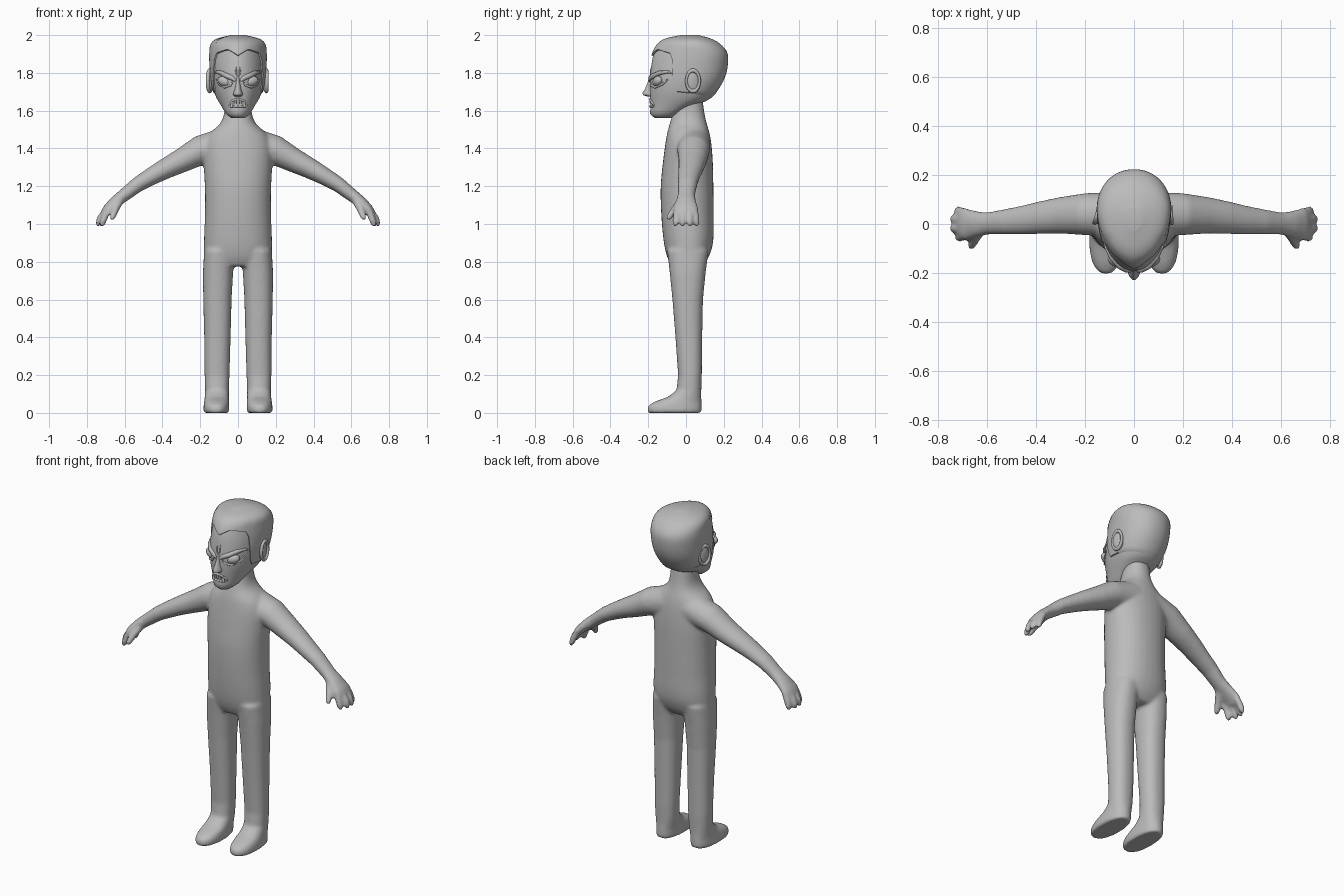
import bpy, bmesh, math
from mathutils import Vector

if "Cube" in bpy.data.objects:
    bpy.data.objects.remove(bpy.data.objects["Cube"])

grey = bpy.data.materials.new("plain grey")
grey.diffuse_color = (0.5, 0.5, 0.5, 1)
grey.use_nodes = True
grey.node_tree.nodes["Principled BSDF"].inputs["Base Color"].default_value = grey.diffuse_color


def finish(bm, name, angle=40):
    """Turn a bmesh into a smooth shaded object."""
    bmesh.ops.recalc_face_normals(bm, faces=bm.faces)
    me = bpy.data.meshes.new(name)
    bm.to_mesh(me)
    bm.free()
    me.materials.append(grey)
    ob = bpy.data.objects.new(name, me)
    bpy.context.collection.objects.link(ob)
    bpy.ops.object.select_all(action='DESELECT')
    bpy.context.view_layer.objects.active = ob
    ob.select_set(True)
    bpy.ops.object.shade_smooth_by_angle(angle=math.radians(angle))
    return ob


def loft(bm, rings):
    """Skin a list of equally long point rings and cap both ends."""
    vs = [[bm.verts.new(p) for p in r] for r in rings]
    n = len(vs[0])
    for a, b in zip(vs, vs[1:]):
        for i in range(n):
            j = (i + 1) % n
            bm.faces.new((a[i], a[j], b[j], b[i]))
    bm.faces.new(vs[0])
    bm.faces.new(vs[-1])


def spow(v, e):
    return math.copysign(abs(v) ** e, v)


def ring(z, xc, w, yf, yb, n=2.2, seg=32):
    """Level oval from front yf to back yb, half width w."""
    yc, d = (yf + yb) / 2, (yb - yf) / 2
    return [(xc + w * spow(math.sin(2 * math.pi * i / seg), 2 / n),
             yc - d * spow(math.cos(2 * math.pi * i / seg), 2 / n), z) for i in range(seg)]


def tube(bm, pts, seg=16):
    """Tube through (point, side radius, thickness radius) entries."""
    P = [Vector(p[0]) for p in pts]
    rings = []
    for i, (_, a, b) in enumerate(pts):
        t = (P[min(i + 1, len(P) - 1)] - P[max(i - 1, 0)]).normalized()
        up = t.cross(Vector((0, 1, 0))).normalized()
        side = up.cross(t)
        rings.append([P[i] + side * a * math.cos(2 * math.pi * k / seg)
                      + up * b * math.sin(2 * math.pi * k / seg) for k in range(seg)])
    loft(bm, rings)


def table(rows, z):
    """Smooth (Hermite) lookup of a profile table keyed by height."""
    z = min(max(z, rows[0][0]), rows[-1][0])
    k = max(i for i in range(len(rows) - 1) if rows[i][0] <= z)

    def slope(i, c):
        a, b = rows[max(i - 1, 0)], rows[min(i + 1, len(rows) - 1)]
        return (b[c] - a[c]) / (b[0] - a[0])
    h = rows[k + 1][0] - rows[k][0]
    t = (z - rows[k][0]) / h
    return [(2*t**3 - 3*t*t + 1) * rows[k][c] + (t**3 - 2*t*t + t) * h * slope(k, c)
            + (3*t*t - 2*t**3) * rows[k + 1][c] + (t**3 - t*t) * h * slope(k + 1, c)
            for c in range(1, len(rows[0]))]


# body: torso, legs, arms and hands fused into one skin
bm = bmesh.new()
torso = [(.775, .13, -.075, .085), (.82, .172, -.098, .118), (.9, .18, -.117, .143),
         (1.05, .175, -.131, .146), (1.2, .176, -.134, .145), (1.33, .182, -.122, .142),
         (1.42, .178, -.11, .135), (1.48, .15, -.1, .125), (1.525, .1, -.088, .112),
         (1.56, .08, -.078, .103), (1.6, .072, -.066, .096), (1.68, .068, -.05, .085)]
loft(bm, [ring(z, 0, *table(torso, z)) for z in [.775 + .905 * i / 40 for i in range(41)]])
leg = [(0, .115, .064, -.2, .08), (.012, .115, .069, -.207, .083), (.04, .114, .068, -.2, .083),
       (.06, .113, .066, -.165, .082), (.085, .112, .064, -.095, .081), (.12, .111, .063, -.05, .081),
       (.2, .111, .066, -.042, .084), (.4, .109, .07, -.056, .086), (.6, .109, .075, -.072, .09),
       (.74, .106, .08, -.086, .104), (.86, .099, .08, -.1, .12)]
arm = [(.06, .04, 1.425, .09, .09), (.2, .04, 1.39, .086, .078), (.3, .035, 1.335, .075, .064),
       (.38, .026, 1.295, .067, .055), (.45, .016, 1.257, .06, .048), (.53, .008, 1.21, .052, .041),
       (.6, .002, 1.155, .046, .035), (.65, 0, 1.117, .055, .031), (.69, 0, 1.08, .067, .026),
       (.71, 0, 1.055, .06, .02)]
fingers = [(.722, .056), (.74, .02), (.74, -.019), (.718, -.056)]
for s in (-1, 1):
    loft(bm, [ring(z, s * x, w, f, b, 2.3) for z, x, w, f, b in leg])
    tube(bm, [((s * x, y, z), a, b) for x, y, z, a, b in arm], 24)
    for x, y in fingers:
        tube(bm, [((s * .685, y * .8, 1.085), .018, .018), ((s * (x - .012), y * .95, 1.035), .019, .019),
                  ((s * x, y, 1.003), .017, .017), ((s * (x + .004), y, .986), .009, .009)], 12)
    tube(bm, [((s * .625, -.02, 1.125), .024, .024), ((s * .648, -.058, 1.08), .021, .021),
              ((s * .664, -.09, 1.036), .017, .017), ((s * .669, -.1, 1.02), .009, .009)], 12)
body = finish(bm, "body")
m = body.modifiers.new("fuse", 'REMESH')
m.mode, m.voxel_size, m.use_smooth_shade = 'VOXEL', .009, True
m = body.modifiers.new("soften", 'SMOOTH')
m.factor, m.iterations = .5, 9

# head profile: height, front, back, half width, front roundness
HEAD = [(1.56, -.165, -.08, .035, 2.1), (1.575, -.188, -.05, .058, 2.1), (1.62, -.188, .03, .085, 2.1),
        (1.66, -.19, .125, .11, 2.1), (1.7, -.192, .16, .126, 2.1), (1.76, -.192, .195, .138, 2.1),
        (1.83, -.185, .213, .143, 2), (1.9, -.17, .21, .144, 1.8), (1.95, -.14, .168, .134, 1.8),
        (1.975, -.098, .12, .1, 1.8), (1.992, -.02, .06, .03, 1.8)]


def head_point(a, z, off=0):
    """Point on the head at angle a from the front, pushed out by off."""
    f, b, w, n = table(HEAD, z)
    yc = f + .6 * (b - f)
    c, s = math.cos(a), math.sin(a)
    n = n if c > 0 else 2.1
    d = (yc - f if c > 0 else b - yc) + off
    return ((w + off) * spow(s, 2 / n), yc - d * spow(c, 2 / n), z + max(off, 0))


def face_y(x, z):
    f, b, w, n = table(HEAD, z)
    return f + .6 * (b - f) * (1 - (1 - min(1, abs(x) / w) ** n) ** (1 / n))


SEG = 64
ANG = [2 * math.pi * i / SEG for i in range(SEG)]
bm = bmesh.new()
loft(bm, [[head_point(a, 1.56 + .432 * math.sin(math.pi * i / 60) , 0) for a in ANG] for i in range(31)])
finish(bm, "head", 60)

# hair cap with a peaked hairline and side burns
LINE = [(0, 1.885), (24, 1.918), (54, 1.895), (66, 1.73), (72, 1.695), (110, 1.68), (180, 1.66)]


def hairline(a):
    d = abs((math.degrees(a) + 180) % 360 - 180)
    for (p, u), (q, v) in zip(LINE, LINE[1:]):
        if d <= q:
            return u + (v - u) * (d - p) / (q - p)
    return LINE[-1][1]


bm = bmesh.new()
rings = [[head_point(a, hairline(a), -.012) for a in ANG]]
for i in range(25):
    t = math.sin(math.pi * i / 48)
    rings.append([head_point(a, hairline(a) + (1.992 - hairline(a)) * t, .008) for a in ANG])
loft(bm, rings)
bm.faces.ensure_lookup_table()
bm.faces.remove(bm.faces[-2])  # open underside
finish(bm, "hair", 50)

# nose
bm = bmesh.new()
loft(bm, [ring(z, 0, w, f, -.15, 1.8, 16) for z, w, f in
          [(1.79, .008, -.193), (1.75, .013, -.203), (1.715, .017, -.217), (1.695, .024, -.23),
           (1.683, .026, -.228), (1.675, .018, -.205)]])
finish(bm, "nose", 60)


def ball(name, loc, scale, tilt=(0, 0, 0)):
    bpy.ops.mesh.primitive_uv_sphere_add(segments=24, ring_count=14, location=loc, rotation=tilt)
    ob = bpy.context.object
    ob.name, ob.scale = name, scale
    ob.data.materials.append(grey)
    bpy.ops.object.shade_smooth()


def strip(name, pts, out):
    """Rounded ridge lying on the face through (x, z, radius)."""
    bm = bmesh.new()
    tube(bm, [((x, face_y(x, z) - out, z), r, r) for x, z, r in pts], 10)
    finish(bm, name, 60)


for s, side in ((-1, "right"), (1, "left")):
    # slanted eyes, lids and frowning brows
    ball(side + "_eye", (s * .07, face_y(.07, 1.755) + .014, 1.755), (.04, .026, .027),
         (0, -s * .3, s * .35))
    strip(side + "_lower_lid", [(s * x, z, r) for x, z, r in
          [(.028, 1.752, .004), (.04, 1.734, .006), (.07, 1.724, .007), (.1, 1.74, .006), (.114, 1.765, .004)]], 0)
    strip(side + "_brow", [(s * x, z, r) for x, z, r in
          [(.012, 1.757, .006), (.03, 1.772, .013), (.06, 1.785, .014), (.09, 1.8, .012),
           (.115, 1.805, .007), (.122, 1.795, .003)]], 0)
    strip(side + "_frown_line", [(s * .008, 1.785, .003), (s * .01, 1.81, .005), (s * .012, 1.835, .002)], -.001)
    # ears with a raised rim
    ball(side + "_ear", (s * .143, .035, 1.757), (.014, .036, .058), (.12, 0, s * .2))
    bpy.ops.mesh.primitive_torus_add(major_segments=32, minor_segments=10, major_radius=1, minor_radius=.2,
                                     location=(s * .15, .037, 1.758),
                                     rotation=(.12, math.pi / 2, s * .2))
    rim = bpy.context.object
    rim.name, rim.scale = side + "_ear_rim", (.055, .035, .05)
    rim.data.materials.append(grey)
    bpy.ops.object.shade_smooth()
    # fangs
    bm = bmesh.new()
    y = face_y(.033, 1.64) - .004
    loft(bm, [ring(z, s * .033, r, y - r, y + r, 2, 10) for z, r in ((1.622, .008), (1.64, .006), (1.655, .001))])
    finish(bm, side + "_fang", 60)

# mouth: lips around a row of teeth
lip = [2 * math.pi * i / 32 for i in range(33)]
strip("lips", [(.046 * math.cos(a), 1.642 + .019 * math.sin(a) - 6 * (.046 * math.cos(a)) ** 2, .006)
               for a in lip], .001)
bm = bmesh.new()
for i in range(-2, 3):
    x = i * .0145
    y = face_y(x, 1.645)
    loft(bm, [ring(z, x, .0068, y - .005, y + .01, 4, 12) for z in (1.637, 1.656)])
finish(bm, "teeth")
